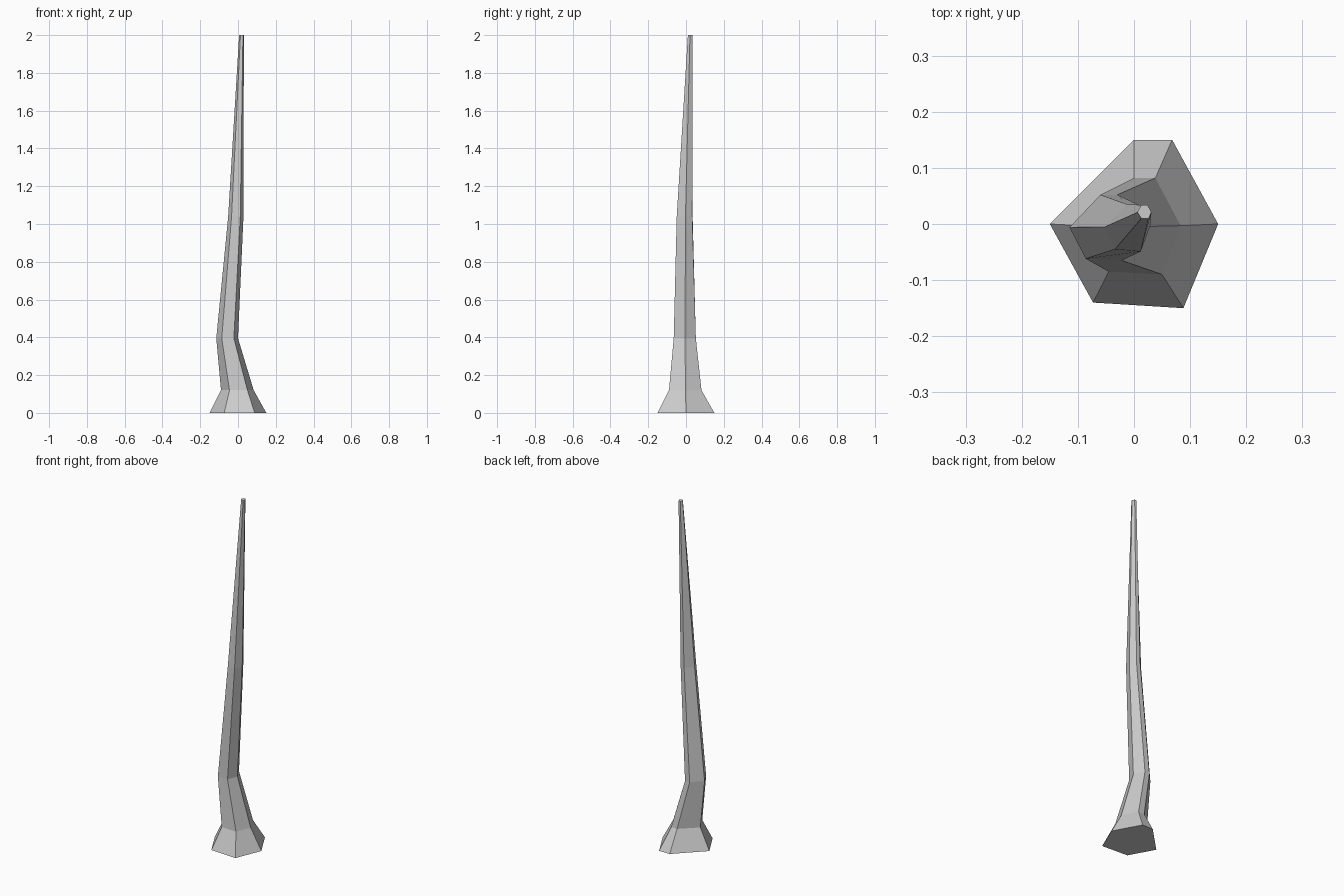
import bpy, bmesh

if "Cube" in bpy.data.objects:
    bpy.data.objects.remove(bpy.data.objects["Cube"])

# Six-sided cross-sections, from the +x corner counter-clockwise: (height, x/y corners)
rings = [
    (0.00, [(.15, 0), (.068, .15), (0, .15), (-.15, 0), (-.073, -.14), (.088, -.15)]),
    (0.12, [(.083, -.003), (.038, .082), (0, .082), (-.09, -.003), (-.045, -.085), (.05, -.09)]),
    (0.395, [(0, -.005), (-.03, .052), (-.06, .052), (-.115, -.006), (-.086, -.062), (-.022, -.065)]),
    (1.04, [(.029, -.003), (.011, .033), (-.012, .035), (-.052, -.005), (-.034, -.045), (.012, -.049)]),
    (2.00, [(.031, .021), (.024, .034), (.013, .034), (.006, .021), (.013, .010), (.026, .010)]),
]

# Bent, tapering spike with flared foot: loft the sections and cap both ends
bm = bmesh.new()
loops = [[bm.verts.new((x, y, z)) for x, y in pts] for z, pts in rings]
for a, b in zip(loops, loops[1:]):
    for i in range(6):
        j = (i + 1) % 6
        bm.faces.new((a[i], a[j], b[j], b[i]))
bm.faces.new(loops[0][::-1])
bm.faces.new(loops[-1])
bmesh.ops.recalc_face_normals(bm, faces=bm.faces)

mesh = bpy.data.meshes.new("trunk")
bm.to_mesh(mesh)
bm.free()
bpy.context.collection.objects.link(bpy.data.objects.new("trunk", mesh))
